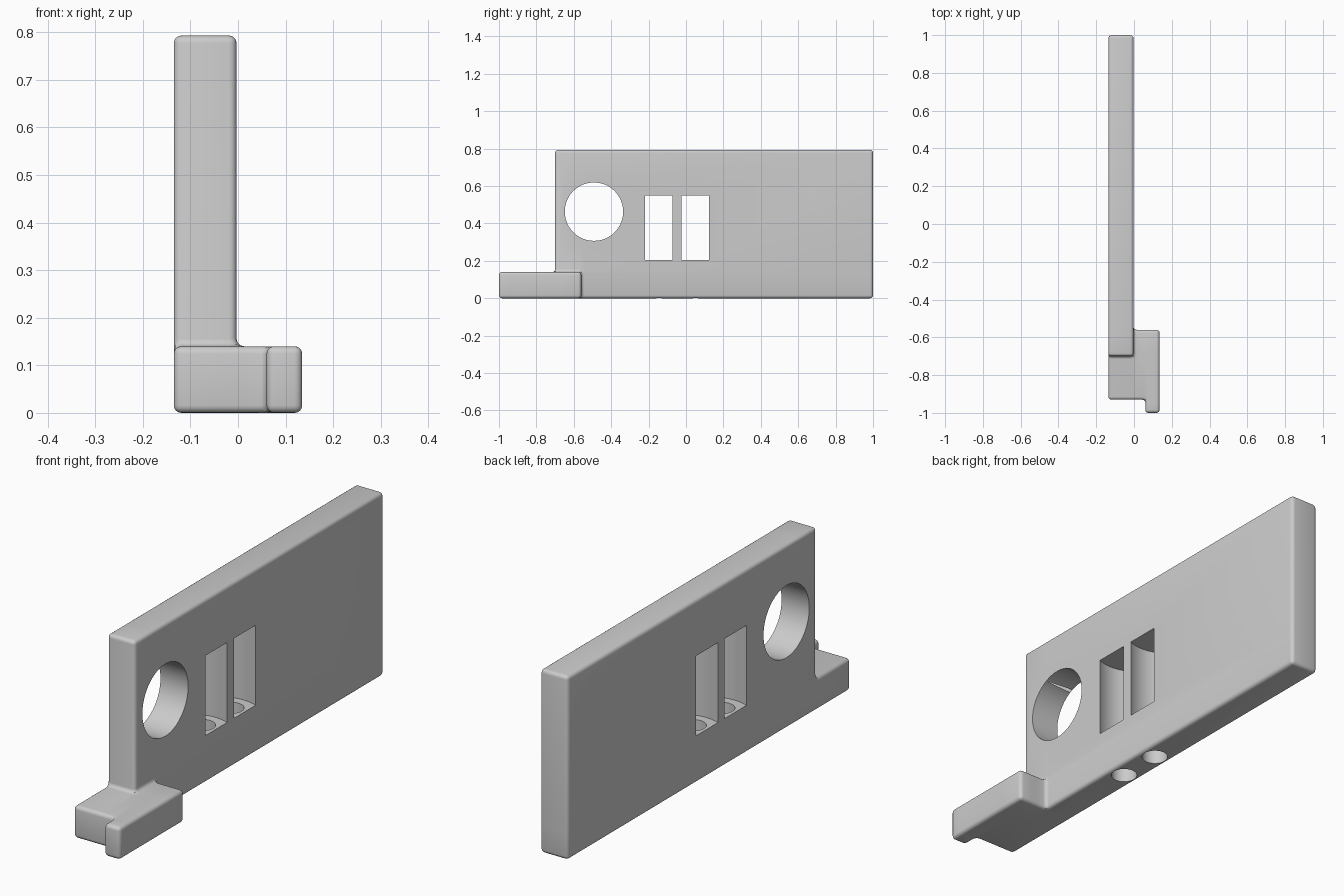
import bpy, bmesh, math
from itertools import product
from mathutils import Vector, Matrix

cube = bpy.data.objects.get("Cube")
if cube:
    bpy.data.objects.remove(cube, do_unlink=True)

grey = bpy.data.materials.new("plain grey")
grey.use_nodes = True
colour = (0.6, 0.6, 0.6, 1)
grey.diffuse_color = colour
grey.node_tree.nodes["Principled BSDF"].inputs["Base Color"].default_value = colour


def make_object(name, bm):
    bmesh.ops.recalc_face_normals(bm, faces=bm.faces)
    mesh = bpy.data.meshes.new(name)
    bm.to_mesh(mesh)
    bm.free()
    mesh.materials.append(grey)
    obj = bpy.data.objects.new(name, mesh)
    bpy.context.collection.objects.link(obj)
    return obj


def solid_from_cells(cuts, filled):
    """Outer skin of the filled cells of a box grid, with flat areas merged."""
    bm = bmesh.new()
    size = [len(c) - 1 for c in cuts]
    cells = {c for c in product(*map(range, size)) if filled(*c)}
    verts = {}

    def corner(key):
        if key not in verts:
            verts[key] = bm.verts.new([cuts[a][key[a]] for a in range(3)])
        return verts[key]

    for cell in cells:
        for axis, side in product(range(3), (0, 1)):
            beside = list(cell)
            beside[axis] += 2 * side - 1
            if tuple(beside) in cells:
                continue
            loop = []
            for u, v in ((0, 0), (1, 0), (1, 1), (0, 1)):
                key = list(cell)
                key[axis] += side
                key[(axis + 1) % 3] += u
                key[(axis + 2) % 3] += v
                loop.append(corner(tuple(key)))
            bm.faces.new(loop if side else loop[::-1])
    bmesh.ops.dissolve_limit(bm, angle_limit=0.02, verts=bm.verts, edges=bm.edges)
    return bm


# Upright plate with a stepped foot at its front lower corner
LEFT, RIGHT = -0.135, -0.003
cuts = ((LEFT, RIGHT, 0.06, 0.135), (-1, -0.93, -0.7, -0.56, 1), (0, 0.14, 0.793))


def is_filled(i, j, k):
    plate = i == 0 and j >= 2
    foot = k == 0 and (j in (1, 2) or (j == 0 and i == 2))
    return plate or foot


bm = solid_from_cells(cuts, is_filled)
bmesh.ops.bevel(bm, geom=bm.edges[:], offset=0.016, offset_type='OFFSET',
                segments=4, profile=0.5, affect='EDGES', clamp_overlap=True)
bracket = make_object("plate_with_foot", bm)


def cut(cutter):
    cutter.hide_render = True
    cutter.hide_set(True)
    mod = bracket.modifiers.new(cutter.name, 'BOOLEAN')
    mod.operation = 'DIFFERENCE'
    mod.solver = 'EXACT'
    mod.object = cutter


def cylinder(name, centre, radius, length, axis):
    bm = bmesh.new()
    turn = Matrix.Rotation(math.pi / 2, 4, 'Y') if axis == 'X' else Matrix()
    bmesh.ops.create_cone(bm, cap_ends=True, segments=64, radius1=radius,
                          radius2=radius, depth=length,
                          matrix=Matrix.Translation(centre) @ turn)
    return make_object(name, bm)


def window(name, y):
    """Upright slot whose side walls bow outwards inside the plate."""
    mid, half = (LEFT + RIGHT) / 2, (RIGHT - LEFT) / 2
    steps = [-1 + t / 6 for t in range(13)]
    side = [(mid + half * s, 0.074 + 0.014 * (1 - s * s)) for s in steps]
    side = [(LEFT - 0.05, 0.074)] + side + [(RIGHT + 0.05, 0.074)]
    outline = [(x, y + w) for x, w in side] + [(x, y - w) for x, w in side[::-1]]
    bm = bmesh.new()
    face = bm.faces.new([bm.verts.new((px, py, 0.205)) for px, py in outline])
    grown = bmesh.ops.extrude_face_region(bm, geom=[face])["geom"]
    bmesh.ops.translate(bm, vec=(0, 0, 0.345),
                        verts=[g for g in grown if isinstance(g, bmesh.types.BMVert)])
    return make_object(name, bm)


# Round through hole, twin windows and the drain holes beneath them
mid_x = (LEFT + RIGHT) / 2
cut(cylinder("round_hole_cutter", Vector((mid_x, -0.492, 0.463)), 0.156, 0.4, 'X'))
for label, y in (("front", -0.145), ("back", 0.05)):
    cut(window(label + "_window_cutter", y))
    cut(cylinder(label + "_bore_cutter", Vector((mid_x, y, 0.1)), 0.052, 0.3, 'Z'))

# Apply the cuts and smooth the rounded edges
bpy.context.view_layer.objects.active = bracket
bracket.select_set(True)
for mod in list(bracket.modifiers):
    bpy.ops.object.modifier_apply(modifier=mod.name)
for obj in list(bpy.context.scene.objects):
    if obj.name.endswith("_cutter"):
        bpy.data.objects.remove(obj, do_unlink=True)
bpy.ops.object.shade_smooth_by_angle(angle=math.radians(32))
